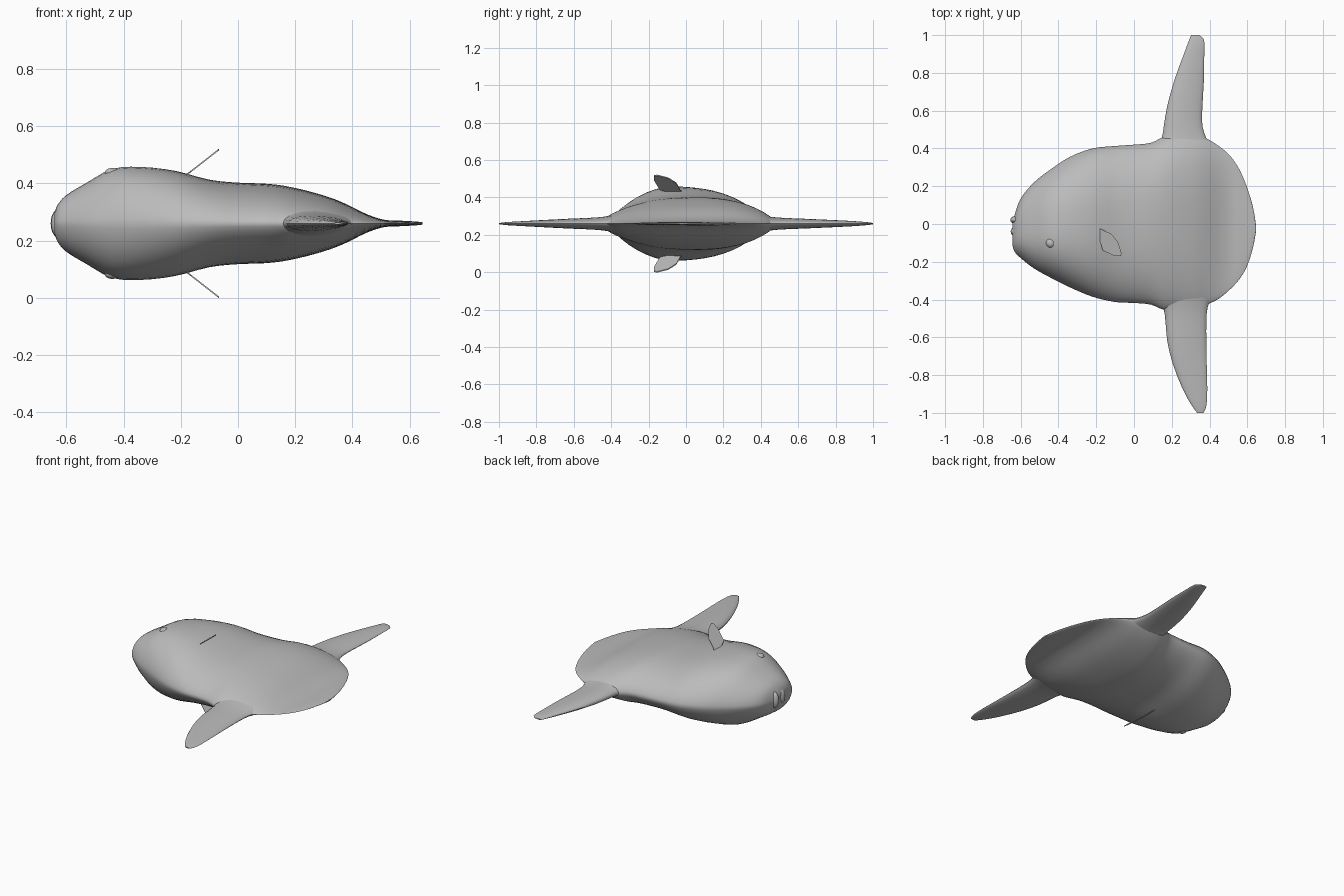
import bpy, bmesh, math
from mathutils import Vector

if "Cube" in bpy.data.objects:
    bpy.data.objects.remove(bpy.data.objects["Cube"])

ZC = 0.26  # height of the flat symmetry plane

skin = bpy.data.materials.new("grey skin")
skin.diffuse_color = (0.5, 0.5, 0.5, 1)
skin.use_nodes = True
skin.node_tree.nodes["Principled BSDF"].inputs["Base Color"].default_value = skin.diffuse_color


def finish(name, bm, angle=50):
    bmesh.ops.recalc_face_normals(bm, faces=bm.faces)
    me = bpy.data.meshes.new(name)
    bm.to_mesh(me)
    bm.free()
    me.materials.append(skin)
    ob = bpy.data.objects.new(name, me)
    bpy.context.collection.objects.link(ob)
    bpy.ops.object.select_all(action='DESELECT')
    ob.select_set(True)
    bpy.context.view_layer.objects.active = ob
    bpy.ops.object.shade_smooth_by_angle(angle=math.radians(angle))
    return ob


def loft(name, rings):
    bm = bmesh.new()
    loops = [[bm.verts.new(p) for p in r] for r in rings]
    n = len(rings[0])
    for a, b in zip(loops, loops[1:]):
        for i in range(n):
            j = (i + 1) % n
            bm.faces.new((a[i], a[j], b[j], b[i]))
    bm.faces.new(loops[0])
    bm.faces.new(loops[-1])
    return finish(name, bm)


def smooth_rows(rows, steps):
    """Catmull-Rom interpolation between table rows."""
    out = []
    for i in range(len(rows) - 1):
        a, b, c, d = (rows[max(0, min(len(rows) - 1, i + k))] for k in (-1, 0, 1, 2))
        for s in range(steps):
            t = s / steps
            out.append([0.5 * (2 * q + (r - p) * t + (2 * p - 5 * q + 4 * r - w) * t * t
                               + (3 * q - p - 3 * r + w) * t ** 3)
                        for p, q, r, w in zip(a, b, c, d)])
    return out + [list(rows[-1])]


# Body stations: x, upper edge y, lower edge y, half thickness
stations = [
    (-0.642, 0.015, -0.12, 0.035), (-0.63, 0.055, -0.15, 0.065), (-0.60, 0.135, -0.18, 0.098),
    (-0.53, 0.22, -0.235, 0.140), (-0.44, 0.29, -0.285, 0.188), (-0.34, 0.355, -0.335, 0.195),
    (-0.22, 0.40, -0.385, 0.183), (-0.10, 0.413, -0.413, 0.153), (0.0, 0.42, -0.418, 0.142),
    (0.09, 0.43, -0.427, 0.138), (0.16, 0.463, -0.455, 0.130), (0.24, 0.48, -0.46, 0.113),
    (0.32, 0.475, -0.455, 0.090), (0.38, 0.455, -0.43, 0.066), (0.45, 0.412, -0.395, 0.032),
    (0.51, 0.36, -0.345, 0.013), (0.56, 0.285, -0.29, 0.010), (0.60, 0.19, -0.22, 0.008),
    (0.63, 0.09, -0.125, 0.006), (0.645, 0.0, -0.045, 0.004)]
N = 48
rings = []
for x, top, low, thick in smooth_rows(stations, 3):
    mid, half = (top + low) / 2, (top - low) / 2
    skew = 0.13 * max(-1, min(1, (x + 0.1) / 0.25))  # head is fuller low, rear fuller high
    ring = []
    for i in range(N):
        t = 2 * math.pi * i / N
        u = math.cos(t)
        h = thick * (1 - abs(u) ** 2.6) ** 0.65 * (1 + skew * u)
        ring.append((x, mid + half * u, ZC + math.copysign(h, math.sin(t))))
    rings.append(ring)
loft("body", rings)

# Tall fins: y, leading x, trailing x, half thickness
fins = {
    "dorsal_fin": [(0.38, 0.10, 0.42, 0.050), (0.45, 0.145, 0.385, 0.036), (0.52, 0.158, 0.362, 0.030),
                   (0.62, 0.175, 0.362, 0.026), (0.76, 0.213, 0.370, 0.020), (0.90, 0.264, 0.372, 0.013),
                   (0.975, 0.292, 0.371, 0.007), (1.0, 0.302, 0.345, 0.003)],
    "anal_fin": [(-0.36, 0.12, 0.42, 0.050), (-0.44, 0.155, 0.390, 0.036), (-0.52, 0.167, 0.383, 0.030),
                 (-0.62, 0.176, 0.383, 0.026), (-0.74, 0.205, 0.385, 0.020), (-0.87, 0.256, 0.388, 0.013),
                 (-0.96, 0.305, 0.384, 0.008), (-1.0, 0.335, 0.368, 0.003)]}
for name, rows in fins.items():
    rings = []
    for y, lead, trail, thick in smooth_rows(rows, 2):
        ring = []
        for i in range(20):
            t = 2 * math.pi * i / 20
            c = math.cos(t)
            ring.append(((lead + trail) / 2 + (trail - lead) / 2 * c, y,
                         ZC + thick * math.sin(t) * (1 - 0.25 * c)))
        rings.append(ring)
    loft(name, rings)


def ellipsoid(name, centre, size):
    bm = bmesh.new()
    bmesh.ops.create_uvsphere(bm, u_segments=20, v_segments=12, radius=1)
    for v in bm.verts:
        v.co = Vector(a * b for a, b in zip(v.co, size)) + Vector(centre)
    return finish(name, bm)


# Lips with a gap between them
ellipsoid("upper_lip", (-0.628, 0.022, ZC), (0.027, 0.020, 0.050))
ellipsoid("lower_lip", (-0.628, -0.040, ZC), (0.025, 0.026, 0.050))

# Eyes and side fins on both flanks
outline = [(-0.185, -0.02), (-0.165, -0.032), (-0.12, -0.052), (-0.085, -0.095), (-0.066, -0.155),
           (-0.07, -0.17), (-0.10, -0.17), (-0.165, -0.14), (-0.18, -0.09)]
for side, label in ((1, "upper"), (-1, "lower")):
    ellipsoid("eye_" + label, (-0.44, -0.10, ZC + side * 0.176), (0.026, 0.026, 0.018))
    bm = bmesh.new()
    layers = [[bm.verts.new((x, y, ZC + side * (0.163 + (x + 0.185) * 0.78 + o)))
               for x, y in outline] for o in (0, 0.006)]
    bm.faces.new(layers[0])
    bm.faces.new(layers[1])
    for i in range(len(outline)):
        j = (i + 1) % len(outline)
        bm.faces.new((layers[0][i], layers[0][j], layers[1][j], layers[1][i]))
    finish("side_fin_" + label, bm, 30)
